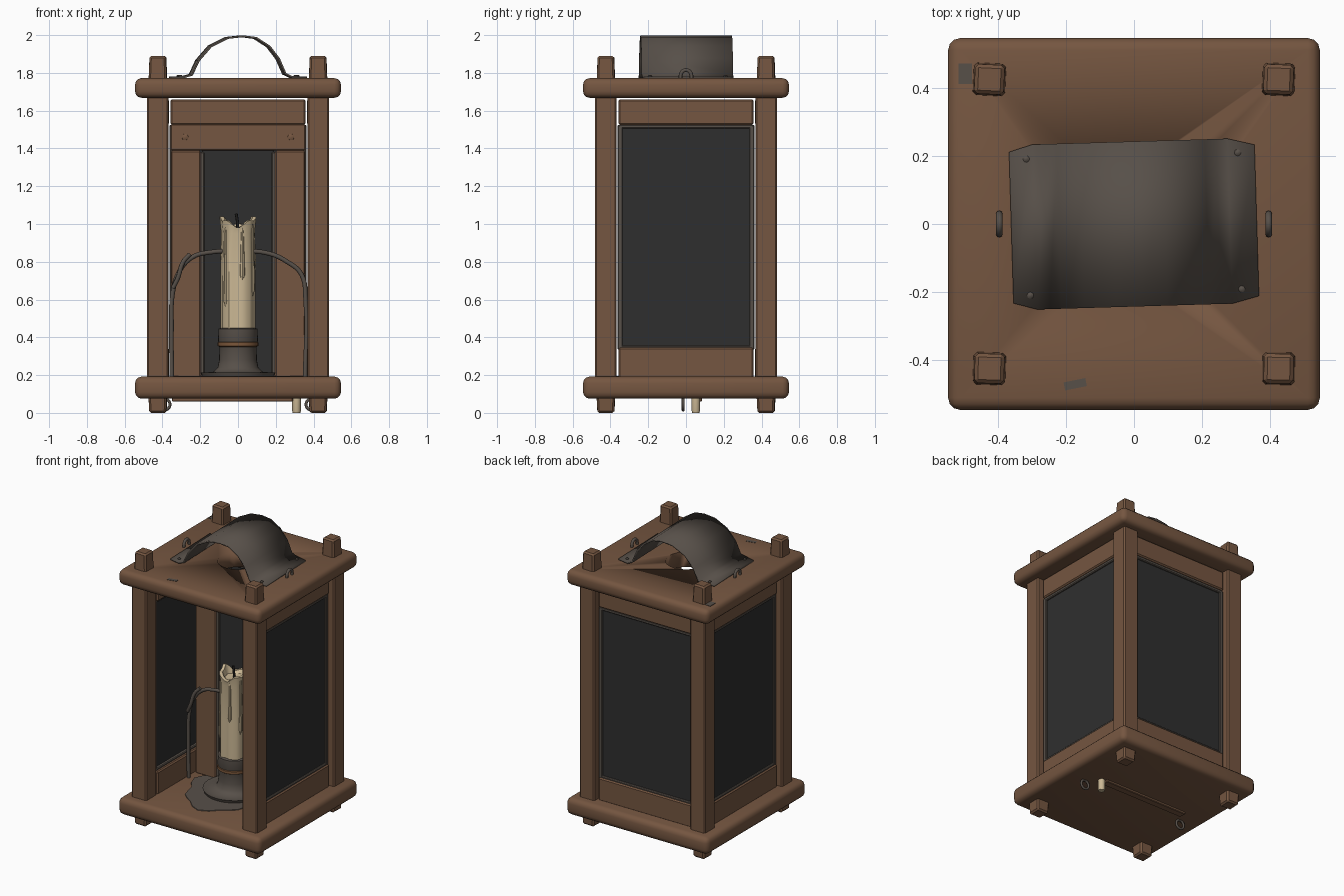
import bpy, bmesh, math, random
from mathutils import Matrix, Vector

if "Cube" in bpy.data.objects:
    bpy.data.objects.remove(bpy.data.objects["Cube"])

random.seed(4)


def material(name, rgb):
    m = bpy.data.materials.new(name)
    m.diffuse_color = (*rgb, 1)
    m.use_nodes = True
    m.node_tree.nodes["Principled BSDF"].inputs["Base Color"].default_value = m.diffuse_color
    return m


WOOD = material("brown_wood", (0.178, 0.093, 0.052))
METAL = material("grey_iron", (0.095, 0.079, 0.066))
GLASS = material("dark_glass", (0.028, 0.028, 0.028))
WAX = material("cream_wax", (0.60, 0.48, 0.30))
COPPER = material("copper", (0.20, 0.095, 0.042))
BLACK = material("black_wick", (0.012, 0.011, 0.010))


def finish(bm, name, mat, smooth=None):
    bmesh.ops.recalc_face_normals(bm, faces=bm.faces)
    me = bpy.data.meshes.new(name)
    bm.to_mesh(me)
    bm.free()
    me.materials.append(mat)
    if smooth:
        for p in me.polygons:
            p.use_smooth = True
        me.set_sharp_from_angle(angle=math.radians(smooth))
    ob = bpy.data.objects.new(name, me)
    bpy.context.collection.objects.link(ob)
    return ob


def box(name, lo, hi, mat, bevel=0.0, seg=1, top=1.0, bottom=1.0, spin=0.0, turn=0.0):
    """Box between two corners; spin turns it on its centre, turn swings it round the lantern."""
    lo, hi = Vector(lo), Vector(hi)
    c, s = (lo + hi) / 2, hi - lo
    bm = bmesh.new()
    bmesh.ops.create_cube(bm, size=1)
    for v in bm.verts:
        k = top if v.co.z > 0 else bottom
        v.co = Vector((v.co.x * s.x * k, v.co.y * s.y * k, v.co.z * s.z))
    if bevel:
        bmesh.ops.bevel(bm, geom=bm.edges[:], offset=bevel, segments=seg,
                        profile=0.5, affect='EDGES')
    bm.transform(Matrix.Rotation(turn, 4, 'Z') @ Matrix.Translation(c)
                 @ Matrix.Rotation(spin, 4, 'Z'))
    return finish(bm, name, mat, 35 if seg > 1 else None)


def lathe(name, profile, mat, centre=(0, 0), sides=24, warp=None, smooth=40):
    """Revolve (radius, z) points; warp(i, angle, r, z) may roughen the shape."""
    bm = bmesh.new()
    rings = []
    for i, (r, z) in enumerate(profile):
        ring = []
        for k in range(sides):
            a = 2 * math.pi * k / sides
            rr, zz = warp(i, a, r, z) if warp else (r, z)
            ring.append(bm.verts.new((centre[0] + rr * math.cos(a),
                                      centre[1] + rr * math.sin(a), zz)))
        rings.append(ring)
    for a, b in zip(rings, rings[1:]):
        for k in range(sides):
            n = (k + 1) % sides
            bm.faces.new((a[k], a[n], b[n], b[k]))
    bm.faces.new(rings[0])
    bm.faces.new(rings[-1])
    return finish(bm, name, mat, smooth)


def wire(name, points, radius, mat, cyclic=False):
    cu = bpy.data.curves.new(name, 'CURVE')
    cu.dimensions = '3D'
    cu.bevel_depth, cu.bevel_resolution, cu.resolution_u = radius, 2, 5
    cu.use_fill_caps = True
    sp = cu.splines.new('BEZIER')
    sp.bezier_points.add(len(points) - 1)
    for bp, p in zip(sp.bezier_points, points):
        bp.co = p
        bp.handle_left_type = bp.handle_right_type = 'AUTO'
    sp.use_cyclic_u = cyclic
    cu.materials.append(mat)
    ob = bpy.data.objects.new(name, cu)
    bpy.context.collection.objects.link(ob)
    return ob


# Base and roof boards with rounded edges, smoke hole through the roof
box("base_board", (-.545, -.545, .075), (.545, .545, .192), WOOD, .035, 3)
roof = box("roof_board", (-.545, -.545, 1.668), (.545, .545, 1.772), WOOD, .035, 3)
cutter = lathe("smoke_hole_cutter", [(.13, 1.5), (.13, 1.9)], WOOD)
cutter.hide_render = True
cutter.hide_viewport = False
cutter.display_type = 'WIRE'
cut = roof.modifiers.new("smoke_hole", 'BOOLEAN')
cut.object, cut.operation, cut.solver = cutter, 'DIFFERENCE', 'EXACT'

# Corner posts with tenons poking through roof and base
for sx in (-1, 1):
    for sy in (-1, 1):
        x, y, h = sx * .424, sy * .424, .057
        box("corner_post", (x - h, y - h, .17), (x + h, y + h, 1.69), WOOD, .008)
        t, spin = .05, random.uniform(-.06, .06)
        box("post_tenon", (x - t, y - t, 1.7), (x + t, y + t, 1.89), WOOD, .01,
            top=.86, spin=spin)
        box("post_foot", (x - t, y - t, 0), (x + t, y + t, .12), WOOD, .01,
            bottom=.88, spin=spin)

# Three glazed walls: right, back and left
for side, turn in (("right", 0), ("back", math.pi / 2), ("left", math.pi)):
    box(side + "_top_rail", (.365, -.358, 1.525), (.45, .358, 1.66), WOOD, .008, turn=turn)
    box(side + "_bottom_rail", (.365, -.358, .185), (.45, .358, .345), WOOD, .008, turn=turn)
    box(side + "_glass", (.405, -.345, .345), (.43, .345, 1.525), GLASS, turn=turn)
    for s in (-1, 1):
        a, b = sorted((s * .335, s * .362))
        box(side + "_lead_upright", (.385, a, .335), (.442, b, 1.525), METAL, .005, turn=turn)
    for z in (.335, 1.505):
        box(side + "_lead_strip", (.385, -.355, z), (.442, .355, z + .022), METAL, .005, turn=turn)

# Inner partition behind the candle, with its own narrow pane
for s in (-1, 1):
    a, b = sorted((s * .197, s * .355))
    box("partition_stile", (a, .04, .19), (b, .085, 1.388), WOOD, .006)
    a, b = sorted((s * .178, s * .2))
    box("partition_lead", (a, .045, .2), (b, .08, 1.38), METAL, .004)
    nail = lathe("partition_nail", [(.02, 0), (.017, .008), (.006, .012)], WOOD, sides=10)
    nail.rotation_euler.x = math.pi / 2
    nail.location = (s * .28, .042, 1.46)
box("partition_rail", (-.357, .035, 1.388), (.357, .085, 1.53), WOOD, .006)
box("partition_glass", (-.19, .055, .2), (.19, .07, 1.39), GLASS)
box("partition_tenon", (-.35, .035, .06), (.29, .085, .1), WOOD, .004)
lathe("tenon_peg", [(.02, 0), (.023, .01), (.023, .09)], WAX, (.31, .052), 10)

# Bent iron heat shield over the smoke hole
arch = [(-.36, 1.776), (-.29, 1.778), (-.25, 1.79), (-.215, 1.865), (-.15, 1.94), (-.06, 1.985),
        (.02, 1.994), (.09, 1.985), (.16, 1.94), (.21, 1.875), (.245, 1.795), (.28, 1.778),
        (.36, 1.776)]
bm = bmesh.new()
rows = []
for i, (x, z) in enumerate(arch):
    w = .222 if i in (0, len(arch) - 1) else .242
    rows.append([bm.verts.new((x, y, z)) for y in (-w, w)])
for a, b in zip(rows, rows[1:]):
    bm.faces.new((a[0], b[0], b[1], a[1]))
bm.transform(Matrix.Rotation(.03, 4, 'Z'))
shield = finish(bm, "heat_shield", METAL, 50)
thick = shield.modifiers.new("sheet", 'SOLIDIFY')
thick.thickness, thick.offset = .01, 0
for x in (-.31, .31):
    for y in (-.2, .2):
        lathe("shield_nail", [(.01, 1.775), (.01, 1.786), (.004, 1.79)], METAL,
              (x - .03 * y, y + .03 * x), 8)


# Candle with ragged hollow top, wax drips and wick
CY = -.04


def melt(i, a, r, z):
    r *= 1 + .05 * math.sin(5 * a) + .03 * math.sin(9 * a + 1)
    if i in (3, 4):
        z += .02 * math.cos(2 * a) + .012 * math.sin(5 * a)
    return r, z


lathe("candle", [(.09, .42), (.09, .7), (.086, .95), (.094, 1.012), (.074, 1.012),
                 (.06, .98), (.01, .975)], WAX, (0, CY), 30, melt)
for a, z0 in ((-.5, .62), (-1.3, .7), (-2.4, .56), (.3, .76), (2.8, .8)):
    lathe("wax_drip", [(.004, z0), (.014, z0 + .03), (.008, .92), (.005, 1.0)], WAX,
          (.086 * math.cos(a), CY + .086 * math.sin(a)), 8)
wire("wick", [(0, CY, .96), (-.004, CY, 1.02), (-.01, CY, 1.055)], .008, BLACK)

# Candle holder, copper band and soot ring on the floor
lathe("candle_holder", [(.19, .19), (.2, .215), (.185, .212), (.13, .218), (.108, .24),
                        (.1, .28), (.098, .36), (.105, .38), (.104, .445), (.088, .45)],
      METAL, (0, CY), 28)
lathe("holder_band", [(.1, .35), (.108, .355), (.108, .373), (.1, .378)], COPPER, (0, CY), 28)
lathe("soot_stain", [(.27, .19), (.268, .196)], METAL, (-.02, -.1), 28,
      lambda i, a, r, z: (r * (1 + .1 * math.sin(3 * a) + .06 * math.sin(7 * a)), z))

# Wire hoop round the candle, with its twisted end
wire("wire_hoop", [(-.35, CY, .17), (-.352, CY, .45), (-.345, CY, .64), (-.31, CY, .75),
                   (-.24, CY, .825), (-.15, CY, .85), (0, CY, .855), (.16, CY, .845),
                   (.26, CY, .80), (.335, CY, .735), (.358, CY, .6), (.355, CY, .17)],
     .012, METAL)
wire("wire_twist", [(-.345, -.06, .66), (-.32, -.065, .71), (-.29, -.06, .80), (-.255, -.05, .84)],
     .012, METAL)

# Wire eyes above the roof and below the base
for s in (-1, 1):
    wire("roof_eye", [(s * .395, -.03, 1.765), (s * .395, -.024, 1.8), (s * .395, 0, 1.815),
                      (s * .395, .024, 1.8), (s * .395, .03, 1.765)], .01, METAL)
    wire("base_eye", [(s * .39 + .03 * math.cos(a), -.015, .045 + .03 * math.sin(a))
                      for a in (0, 1.571, 3.142, 4.712)], .008, METAL, True)

# Worn grey patches on the roof
box("roof_patch", (-.515, .41, 1.765), (-.475, .47, 1.774), METAL)
box("roof_patch", (-.205, -.482, 1.765), (-.14, -.458, 1.774), METAL, spin=.2)
